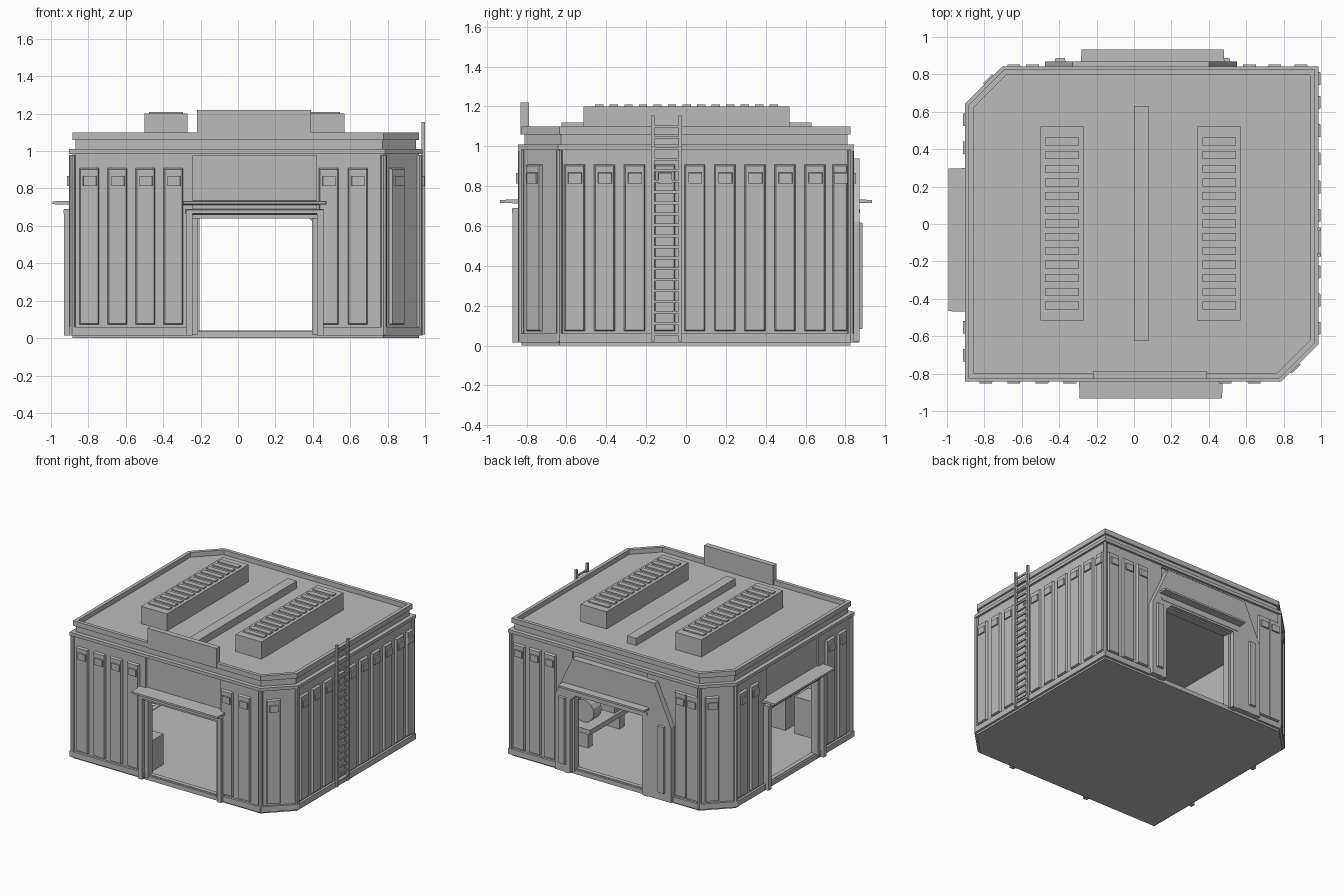
import bpy, bmesh, math
from mathutils import Matrix, Vector

if "Cube" in bpy.data.objects:
    bpy.data.objects.remove(bpy.data.objects["Cube"])

grey = bpy.data.materials.new("plain_grey")
grey.use_nodes = True
grey.diffuse_color = (0.5, 0.5, 0.5, 1)
grey.node_tree.nodes["Principled BSDF"].inputs["Base Color"].default_value = (0.5, 0.5, 0.5, 1)

# Plan of the building: two opposite corners are cut off
X0, X1, Y, CUT = -0.885, 0.968, 0.825, 0.19


def plan(d):
    """Footprint grown outward by d."""
    k = CUT + d * 0.586
    a, b, y = X0 - d, X1 + d, Y + d
    return [(a, -y), (b - k, -y), (b, -y + k), (b, y), (a + k, y), (a, y - k)]


def wall(x, y, angle):
    """Wall frame: local x runs along the wall, local -y points outward."""
    return Matrix.Translation((x, y, 0)) @ Matrix.Rotation(math.radians(angle), 4, "Z")


FRONT, BACK = wall(0, -Y, 0), wall(0, Y, 180)
RIGHT, LEFT = wall(X1, 0, 90), wall(X0, 0, 270)
CORNER_A = wall(X1 - CUT / 2, -Y + CUT / 2, 45)
CORNER_B = wall(X0 + CUT / 2, Y - CUT / 2, 225)
WORLD = Matrix()


def box(bm, x, y, z, m=WORLD, taper=0):
    """Box from ranges; taper narrows the outward (-y) face."""
    vs = []
    for j, yy in enumerate(y):
        t = taper if j == 0 else 0
        vs.append([bm.verts.new(m @ Vector((xx, yy, zz))) for xx, zz in
                   ((x[0] + t, z[0] + t), (x[1] - t, z[0] + t),
                    (x[1] - t, z[1] - t), (x[0] + t, z[1] - t))])
    skin(bm, vs[0], vs[1])


def skin(bm, a, b):
    bm.faces.new(a)
    bm.faces.new(b[::-1])
    for i in range(len(a)):
        bm.faces.new((a[i - 1], b[i - 1], b[i], a[i]))


def prism(bm, pts, z0, z1):
    skin(bm, [bm.verts.new((x, y, z0)) for x, y in pts],
         [bm.verts.new((x, y, z1)) for x, y in pts])


def ring(bm, d_out, d_in, z0, z1):
    loops = [[bm.verts.new((x, y, z)) for x, y in plan(d)]
             for d, z in ((d_out, z0), (d_out, z1), (d_in, z1), (d_in, z0))]
    for k in range(4):
        a, b = loops[k - 1], loops[k]
        for i in range(6):
            bm.faces.new((a[i - 1], a[i], b[i], b[i - 1]))


def finish(bm, name):
    bmesh.ops.recalc_face_normals(bm, faces=bm.faces)
    me = bpy.data.meshes.new(name)
    bm.to_mesh(me)
    bm.free()
    me.materials.append(grey)
    ob = bpy.data.objects.new(name, me)
    bpy.context.scene.collection.objects.link(ob)
    return ob


def part(name, fn):
    bm = bmesh.new()
    fn(bm)
    return finish(bm, name)


# Doorways: wall frame and centre along that wall
DOORS = {"front": (FRONT, 0.09), "back": (BACK, -0.1), "left": (LEFT, 0.085)}

# Walls with recessed door bays and openings
walls = part("walls", lambda bm: ring(bm, 0, -0.05, 0.02, 0.99))


def recesses(bm):
    for m, c in DOORS.values():
        box(bm, (c - 0.33, c + 0.33), (-0.1, 0.015), (-0.1, 0.975), m)


def openings(bm):
    for m, c in DOORS.values():
        box(bm, (c - 0.305, c + 0.305), (-0.2, 0.15), (0.04, 0.645), m)


cutters = [part("recess_cutter", recesses), part("opening_cutter", openings)]
for c in cutters:
    c.hide_render = True
    mod = walls.modifiers.new(c.name, "BOOLEAN")
    mod.operation, mod.solver, mod.object = "DIFFERENCE", "EXACT", c
bpy.context.view_layer.update()
cut_mesh = bpy.data.meshes.new_from_object(walls.evaluated_get(bpy.context.evaluated_depsgraph_get()))
walls.modifiers.clear()
walls.data = cut_mesh
for c in cutters:
    bpy.data.objects.remove(c)

# Floor, roof and horizontal trims
part("floor", lambda bm: prism(bm, plan(0), 0, 0.035))
part("roof", lambda bm: prism(bm, plan(-0.015), 0.97, 1.062))
part("parapet", lambda bm: ring(bm, 0, -0.028, 1.06, 1.1))
part("cornice", lambda bm: ring(bm, 0.018, -0.02, 0.985, 1.01))


def skirting(bm):
    # Strips between the doorways, run along each wall
    runs = ((FRONT, X0 - 0.018, -0.24), (FRONT, 0.42, X1 - CUT), (BACK, -X1 - 0.018, -0.55),
            (BACK, 0.475, -X0 - CUT), (RIGHT, -Y + CUT, Y + 0.018), (LEFT, -Y + CUT, -0.245),
            (LEFT, 0.415, Y + 0.018), (CORNER_A, -0.14, 0.14), (CORNER_B, -0.14, 0.14))
    for m, a, b in runs:
        box(bm, (a, b), (-0.018, 0.01), (0.015, 0.06), m)


part("skirting", skirting)


def corner_posts(bm):
    for x, y in plan(0.002):
        bmesh.ops.create_cone(bm, cap_ends=True, segments=8, radius1=0.017, radius2=0.017,
                              depth=0.96, matrix=Matrix.Translation((x, y, 0.5)))


part("corner_posts", corner_posts)

# Raised wall panels, each with a small cover near the top
PANELS = ((FRONT, (-0.795, -0.645, -0.495, -0.345, 0.485, 0.64)),
          (RIGHT, [-0.56 + 0.151 * i for i in range(9)] + [0.775]),
          (BACK, (-0.895, -0.755, -0.62, 0.54, 0.64)),
          (LEFT, (-0.56, -0.41, 0.55, 0.7)),
          (CORNER_A, (-0.04,)), (CORNER_B, (-0.04,)))


def wall_panels(bm):
    for m, centres in PANELS:
        for c in centres:
            w = 0.04 if m is RIGHT and c == centres[-1] else 0.054
            box(bm, (c - w, c + w), (-0.018, 0.005), (0.07, 0.91), m, 0.008)


def panel_covers(bm):
    for m, centres in PANELS:
        for c in centres:
            box(bm, (c - 0.035, c + 0.04), (-0.028, 0), (0.81, 0.87), m, 0.004)


part("wall_panels", wall_panels)
part("panel_covers", panel_covers)

# Door frames and awnings
for side, (m, c) in DOORS.items():
    def frame(bm):
        for s in (-1, 1):
            px = sorted((c + s * 0.332, c + s * 0.368))
            box(bm, px, (-0.045, 0.03), (0.015, 0.69), m)
            box(bm, sorted((c + s * 0.305, c + s * 0.335)), (-0.01, 0.04), (0.02, 0.65), m)
        box(bm, (c - 0.372, c + 0.372), (-0.048, 0.03), (0.66, 0.692), m, 0.006)
        box(bm, (c - 0.335, c + 0.335), (-0.02, 0.03), (0.64, 0.662), m)

    def awning(bm):
        box(bm, (c - 0.385, c + 0.385), (-0.108, 0.03), (0.712, 0.735), m, 0.004)

    part(side + "_door_frame", frame)
    part(side + "_awning", awning)


# Heavy back portal with sloped shoulders
def portal(bm):
    outline = ((-0.475, 0.02), (-0.475, 0.62), (-0.33, 0.94), (0.4, 0.94), (0.55, 0.62), (0.55, 0.02),
               (0.42, 0.02), (0.42, 0.6), (0.37, 0.65), (-0.22, 0.65), (-0.22, 0.02))
    skin(bm, [bm.verts.new((x, Y - 0.01, z)) for x, z in outline],
         [bm.verts.new((x, Y + 0.045, z)) for x, z in outline])


part("back_portal", portal)


def portal_pads(bm):
    for x in (0.395, -0.485):
        box(bm, (x - 0.03, x + 0.03), (-0.062, -0.04), (0.08, 0.62), BACK, 0.005)


part("portal_pads", portal_pads)

# Roof fittings
part("sign_board", lambda bm: box(bm, (-0.22, 0.39), (-0.83, -0.787), (1.06, 1.22)))
part("roof_rail", lambda bm: box(bm, (0, 0.08), (-0.625, 0.63), (1.05, 1.12)))
for side, x in (("right", -0.385), ("left", 0.455)):
    part(side + "_vent_box", lambda bm: box(bm, (x - 0.115, x + 0.115), (-0.515, 0.52), (1.05, 1.2)))

    def slats(bm):
        for i in range(13):
            y = -0.435 + 0.073 * i
            box(bm, (x - 0.09, x + 0.09), (y - 0.021, y + 0.021), (1.19, 1.21))

    part(side + "_vent_slats", slats)


# Ladder
def ladder(bm):
    for y in (-0.166, -0.028):
        box(bm, (y - 0.009, y + 0.009), (-0.032, -0.014), (0.02, 1.155), RIGHT)
    for i in range(20):
        z = 0.055 + 0.055 * i
        box(bm, (-0.166, -0.028), (-0.029, -0.017), (z - 0.007, z + 0.007), RIGHT)


part("ladder", ladder)


# Furniture inside the room
def cabinets(bm):
    box(bm, (-0.46, -0.24), (-0.775, -0.6), (0.03, 0.28))
    box(bm, (-0.72, -0.54), (-0.775, -0.6), (0.03, 0.33))


def workbench(bm):
    box(bm, (0.5, 0.75), (0.0, 0.5), (0.16, 0.2))
    for y in (0.04, 0.44):
        box(bm, (0.54, 0.71), (y - 0.03, y + 0.03), (0.03, 0.17))
    box(bm, (0.52, 0.66), (0.04, 0.16), (0.2, 0.32))


def drum(bm):
    m = Matrix.Translation((0.62, 0.36, 0.29)) @ Matrix.Rotation(math.pi / 2, 4, "X")
    bmesh.ops.create_cone(bm, cap_ends=True, segments=16, radius1=0.09, radius2=0.09, depth=0.1, matrix=m)


part("cabinets", cabinets)
part("workbench", workbench)
part("drum", drum)
